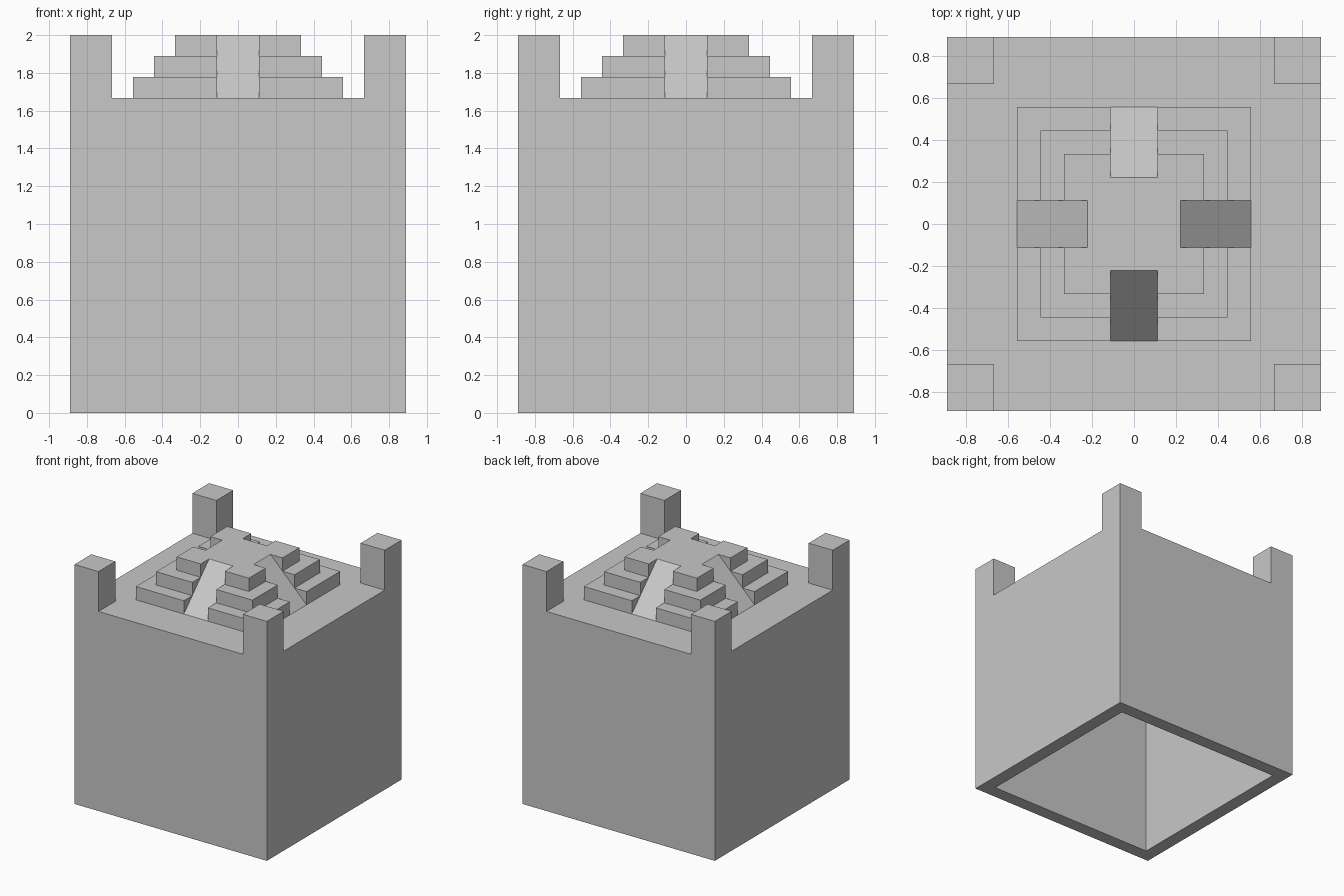
import bpy, bmesh, math
from mathutils import Matrix, Vector

if "Cube" in bpy.data.objects:
    bpy.data.objects.remove(bpy.data.objects["Cube"])

U = 1 / 9                      # the whole model sits on a 1/9 unit grid
DECK, TOP = 15 * U, 18 * U     # deck height and overall height
HALF = 8 * U

stone = bpy.data.materials.new("stone grey")
stone.diffuse_color = (0.58, 0.58, 0.58, 1)
stone.use_nodes = True
stone.node_tree.nodes["Principled BSDF"].inputs["Base Color"].default_value = stone.diffuse_color


def finish(name, bm):
    me = bpy.data.meshes.new(name)
    bm.to_mesh(me)
    bm.free()
    me.materials.append(stone)
    ob = bpy.data.objects.new(name, me)
    bpy.context.collection.objects.link(ob)
    return ob


def add_box(bm, lo, hi, open_bottom=True):
    lo, hi = Vector(lo), Vector(hi)
    mat = Matrix.Translation((lo + hi) / 2) @ Matrix.Diagonal((*(hi - lo), 1))
    verts = bmesh.ops.create_cube(bm, size=1, matrix=mat)["verts"]
    faces = {f for v in verts for f in v.link_faces}
    bottom = min(faces, key=lambda f: f.calc_center_median().z)
    if open_bottom:
        bmesh.ops.delete(bm, geom=[bottom], context="FACES_ONLY")
    return bottom


def quarter_turns(bm):
    """Repeat the geometry around z in four 90 degree steps."""
    geom = bm.verts[:] + bm.edges[:] + bm.faces[:]
    for i in range(1, 4):
        copy = bmesh.ops.duplicate(bm, geom=geom)["geom"]
        bmesh.ops.rotate(bm, matrix=Matrix.Rotation(i * math.pi / 2, 3, "Z"),
                         verts=[g for g in copy if isinstance(g, bmesh.types.BMVert)])


# Hollow body, open underneath, walls and ceiling one grid unit thick
bm = bmesh.new()
floor = add_box(bm, (-HALF, -HALF, 0), (HALF, HALF, DECK), open_bottom=False)
bmesh.ops.inset_region(bm, faces=[floor], thickness=U, use_even_offset=True)
cavity = bmesh.ops.extrude_discrete_faces(bm, faces=[floor])["faces"][0]
bmesh.ops.translate(bm, verts=cavity.verts[:], vec=(0, 0, DECK - U))
bmesh.ops.recalc_face_normals(bm, faces=bm.faces[:])
finish("hollow_body", bm)

# Corner posts
bm = bmesh.new()
add_box(bm, (6 * U, 6 * U, DECK), (HALF, HALF, TOP))
quarter_turns(bm)
finish("corner_posts", bm)

# Stepped pyramid: one stack of tiers in each quadrant, leaving a cross free
bm = bmesh.new()
for i in range(3):
    outer = (5 - i) * U
    add_box(bm, (U, U, DECK + i * U), (outer, outer, DECK + (i + 1) * U))
quarter_turns(bm)
finish("pyramid_tiers", bm)

# Four sunken ramps running up to the flat summit
bm = bmesh.new()
profile = [(U, TOP), (2 * U, TOP), (5 * U, DECK)]
for (r0, z0), (r1, z1) in zip(profile, profile[1:]):
    bm.faces.new([bm.verts.new(p) for p in
                  ((r0, -U, z0), (r1, -U, z1), (r1, U, z1), (r0, U, z0))])
quarter_turns(bm)
bm.faces.new([bm.verts.new((x * U, y * U, TOP))
              for x, y in ((-1, -1), (1, -1), (1, 1), (-1, 1))])
bmesh.ops.remove_doubles(bm, verts=bm.verts[:], dist=1e-4)
finish("ramps_and_summit", bm)
